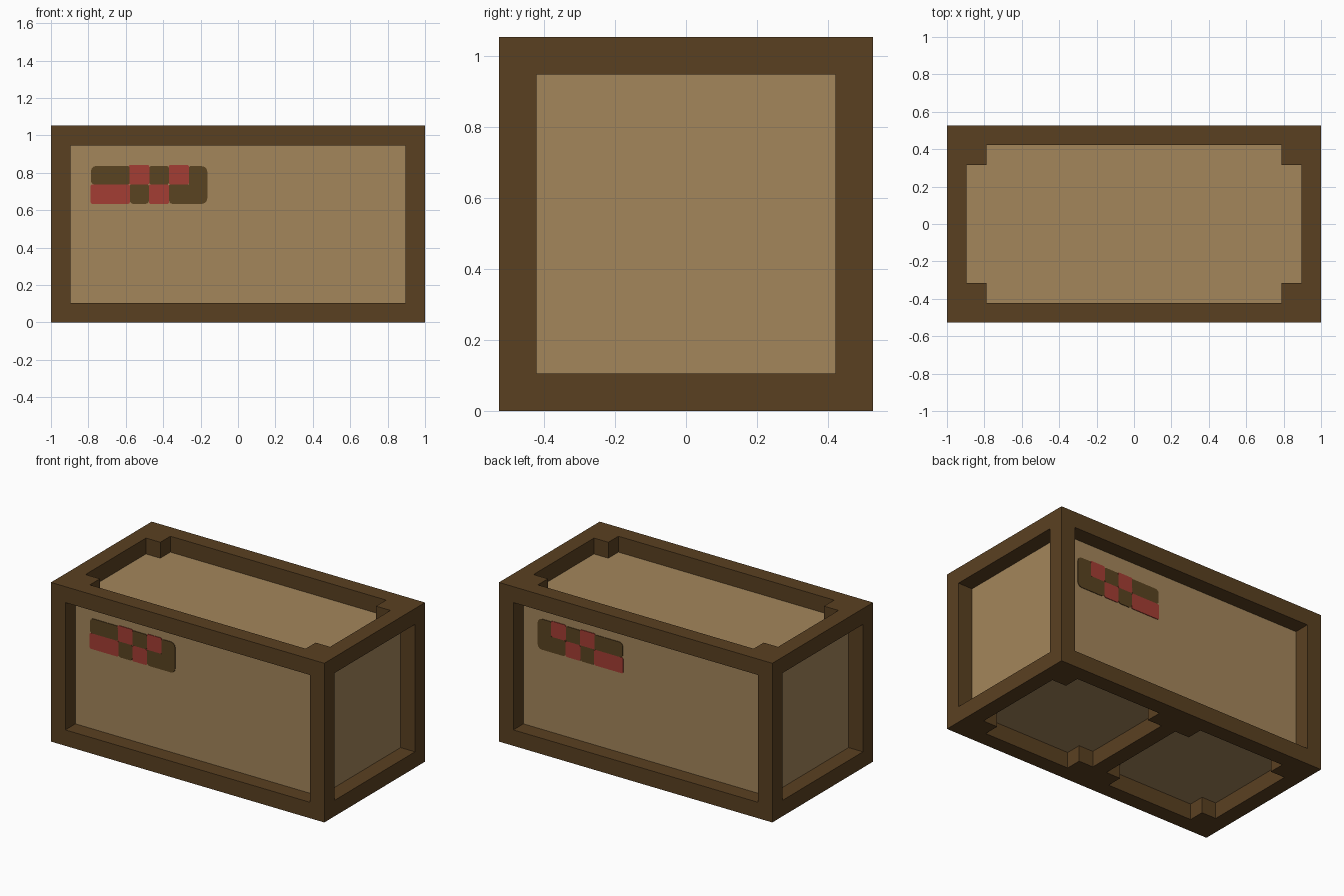
import bpy, bmesh, math
from mathutils import Vector

cube = bpy.data.objects.get("Cube")
if cube:
    bpy.data.objects.remove(cube, do_unlink=True)

U = 2 / 19                       # one module: thickness of every frame bar
L, W, H = 19 * U, 10 * U, 10 * U  # overall length, depth, height


def material(name, rgb):
    """Flat material from 0-255 sRGB values."""
    lin = [(c / 255 / 12.92) if c < 11 else ((c / 255 + 0.055) / 1.055) ** 2.4 for c in rgb]
    m = bpy.data.materials.new(name)
    m.use_nodes = True
    m.diffuse_color = (*lin, 1)
    bsdf = m.node_tree.nodes["Principled BSDF"]
    bsdf.inputs["Base Color"].default_value = (*lin, 1)
    bsdf.inputs["Roughness"].default_value = 0.9
    return m


DARK_WOOD = material("dark_wood", (90, 64, 33))
LIGHT_WOOD = material("light_wood", (164, 134, 91))
LABEL_RED = material("label_red", (164, 61, 51))
LABEL_OLIVE = material("label_olive", (90, 67, 33))


def finish(name, bm, *mats):
    bmesh.ops.recalc_face_normals(bm, faces=bm.faces)
    me = bpy.data.meshes.new(name)
    bm.to_mesh(me)
    bm.free()
    for m in mats:
        me.materials.append(m)
    ob = bpy.data.objects.new(name, me)
    bpy.context.collection.objects.link(ob)
    return ob


def boxes(name, mat, items):
    """One object made of (centre, size) boxes."""
    bm = bmesh.new()
    for centre, size in items:
        for v in bmesh.ops.create_cube(bm, size=1)["verts"]:
            v.co = Vector(a * s + c for a, s, c in zip(v.co, size, centre))
    return finish(name, bm, mat)


S = (-1, 1)
ex, ey = (L - U) / 2, (W - U) / 2     # bar centre lines
levels = (U / 2, H - U / 2)

# Panelled body inside the frame
boxes("body_panels", LIGHT_WOOD, [((0, 0, H / 2), (L - 2 * U, W - 2 * U, H - 2 * U))])

# Outer frame bars
boxes("corner_posts", DARK_WOOD,
      [((sx * ex, sy * ey, H / 2), (U, U, H)) for sx in S for sy in S])
boxes("long_rails", DARK_WOOD,
      [((0, sy * ey, z), (L - 2 * U, U, U)) for sy in S for z in levels])
boxes("short_rails", DARK_WOOD,
      [((sx * ex, 0, z), (U, W - 2 * U, U)) for sx in S for z in levels])

# Divider between the two openings underneath
boxes("bottom_crossbar", DARK_WOOD, [((0, 0, U / 2), (U, W - 2 * U, U))])

# Small blocks in the corners of the top and bottom openings
boxes("top_corner_blocks", DARK_WOOD,
      [((sx * (ex - U), sy * (ey - U), levels[1]), (U, U, U)) for sx in S for sy in S])
boxes("bottom_corner_blocks", DARK_WOOD,
      [((sx * x, sy * (ey - U), levels[0]), (U, U, U))
       for x in (ex - U, U) for sx in S for sy in S])

# Checkered label patches: x0, x1, z0, z1, colour index, corner radii (bl, br, tr, tl)
R = 0.009
PATCHES = [
    (-0.786, -0.580, 0.738, 0.836, 1, (0.018, R, R, 0.025)),
    (-0.584, -0.474, 0.738, 0.842, 0, (R, R, R, R)),
    (-0.474, -0.370, 0.738, 0.836, 1, (R, R, R, R)),
    (-0.370, -0.262, 0.738, 0.842, 0, (R, R, R, R)),
    (-0.262, -0.164, 0.738, 0.836, 1, (0, 0, 0.030, R)),
    (-0.788, -0.578, 0.634, 0.738, 0, (R, R, R, R)),
    (-0.578, -0.476, 0.634, 0.738, 1, (0.018, 0.018, R, R)),
    (-0.476, -0.369, 0.634, 0.738, 0, (R, R, R, R)),
    (-0.369, -0.164, 0.634, 0.738, 1, (0.020, 0.030, 0, R)),
]


def label(name, side, shift):
    """Thin plates on the front (side -1) or back (side 1) panel."""
    bm = bmesh.new()
    y = side * (W / 2 - U)
    for x0, x1, z0, z1, colour, radii in PATCHES:
        pts = []
        corners = ((x0, z0, 1, 1), (x1, z0, -1, 1), (x1, z1, -1, -1), (x0, z1, 1, -1))
        for i, ((x, z, dx, dz), r) in enumerate(zip(corners, radii)):
            for k in range(4 if r else 1):
                a = math.radians(180 + 90 * i + 30 * k)
                pts.append((x + r * (dx + math.cos(a)), z + r * (dz + math.sin(a))))
        face = bm.faces.new([bm.verts.new((x + shift, y, z)) for x, z in pts])
        face.material_index = colour
        ext = bmesh.ops.extrude_face_region(bm, geom=[face], use_keep_orig=True)["geom"]
        for g in ext:
            if isinstance(g, bmesh.types.BMVert):
                g.co.y += side * 0.004
            elif isinstance(g, bmesh.types.BMFace):
                g.material_index = colour
        for f in {f for v in face.verts for f in v.link_faces}:
            f.material_index = colour
    return finish(name, bm, LABEL_RED, LABEL_OLIVE)


label("front_label", -1, 0)
label("back_label", 1, 0.952)
